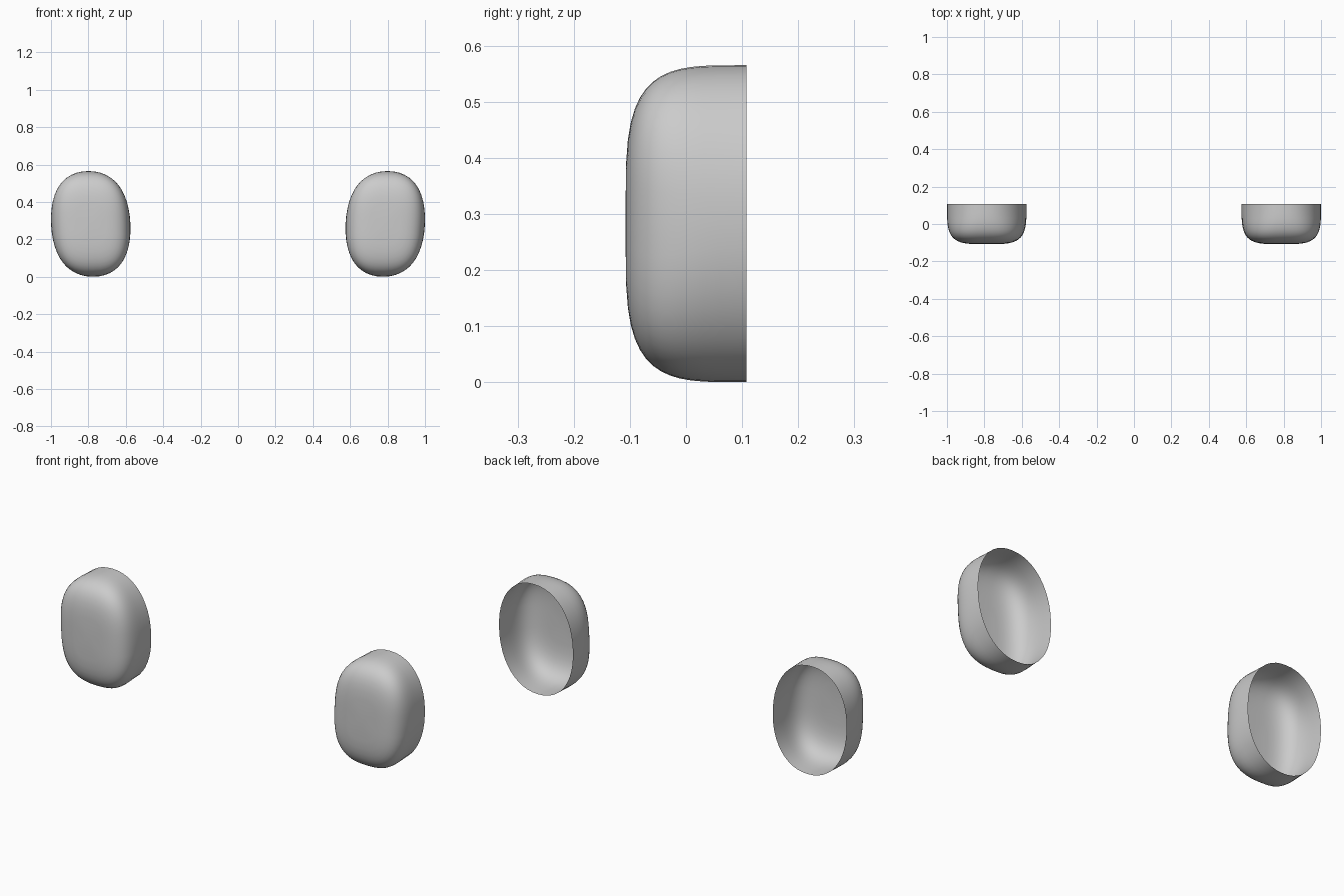
import bpy, bmesh
from math import sin, cos, pi, copysign

if "Cube" in bpy.data.objects:
    bpy.data.objects.remove(bpy.data.objects["Cube"])

CX, CZ = 0.7875, 0.2825            # pad centre
HX, HZ = 0.2122, 0.2825            # half width, half height
BACK, DEPTH = 0.108, 0.216         # open rim position, dome depth
SEGS, RINGS = 48, 14


def spow(v, e):
    return copysign(abs(v) ** e, v)


def pad_point(a, t):
    """Point at angle a round the pad; t runs 0 (rim) to 1 (front centre)."""
    phi = t * pi / 2
    d, rho = sin(phi) ** 0.5, max(cos(phi), 0.0) ** 0.5
    n = 2.17 + 0.95 * d * d        # outline gets boxier toward the front
    u = spow(cos(a), 2 / n) * rho
    w = spow(sin(a), 2 / n) * rho
    return (CX + HX * u + 0.012 * w, BACK - DEPTH * d, CZ + HZ * w)


# Domed pad shell, open at the back
bm = bmesh.new()
rings = []
for i in range(RINGS):
    t = (i / RINGS) ** 1.3
    rings.append([bm.verts.new(pad_point(2 * pi * k / SEGS, t)) for k in range(SEGS)])
tip = bm.verts.new((CX, BACK - DEPTH, CZ))
for k in range(SEGS):
    j = (k + 1) % SEGS
    for r0, r1 in zip(rings, rings[1:]):
        bm.faces.new((r0[k], r0[j], r1[j], r1[k]))
    bm.faces.new((rings[-1][k], rings[-1][j], tip))
bm.normal_update()
# Make the front face -y
if tip.normal.y > 0:
    bmesh.ops.reverse_faces(bm, faces=bm.faces[:])
for f in bm.faces:
    f.smooth = True
mesh = bpy.data.meshes.new("pads")
bm.to_mesh(mesh)
bm.free()
pads = bpy.data.objects.new("pads", mesh)
bpy.context.collection.objects.link(pads)

# Matching pad on the other side
mirror = pads.modifiers.new("mirror", 'MIRROR')
mirror.use_axis = (True, False, False)
mirror.use_mirror_merge = False
